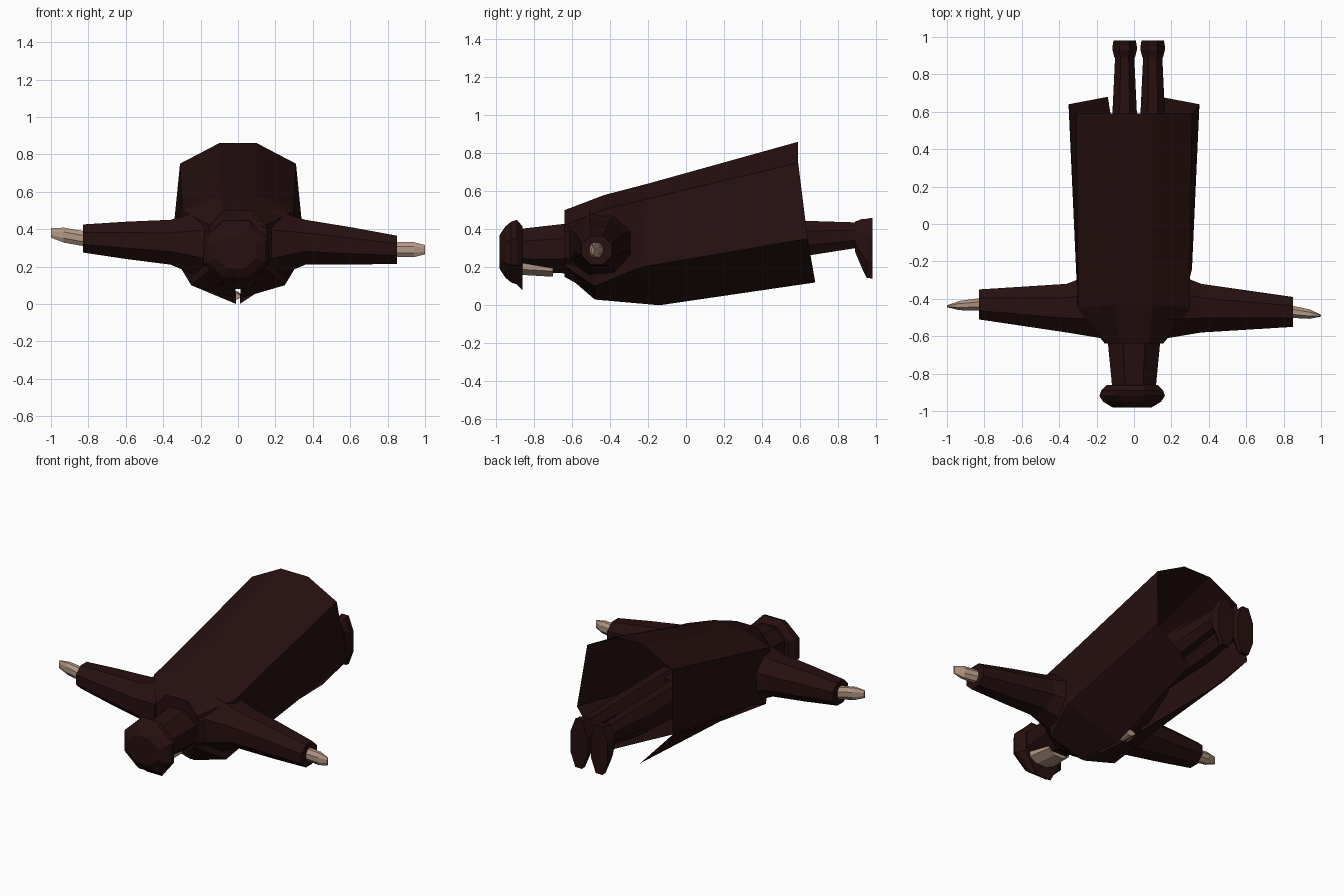
import bpy, bmesh
from math import cos, sin, pi
from mathutils import Vector

default_cube = bpy.data.objects.get("Cube")
if default_cube:
    bpy.data.objects.remove(default_cube, do_unlink=True)


def make_material(name, colour):
    material = bpy.data.materials.new(name)
    material.use_nodes = True
    material.diffuse_color = (*colour, 1)
    shader = material.node_tree.nodes["Principled BSDF"]
    shader.inputs["Base Color"].default_value = (*colour, 1)
    return material


cloth = make_material("dark maroon cloth", (.02, .005, .005))
skin = make_material("skin", (.45, .31, .23))


def loft(name, rings, material, closed=True, end_cap=True):
    """Skin a list of equal-length point rings into a flat-shaded object."""
    bm = bmesh.new()
    loops = [[bm.verts.new(point) for point in ring] for ring in rings]
    count = len(loops[0])
    for near, far in zip(loops, loops[1:]):
        for i in range(count if closed else count - 1):
            j = (i + 1) % count
            bm.faces.new((near[i], near[j], far[j], far[i]))
    bm.faces.new(loops[0])
    if end_cap:
        bm.faces.new(loops[-1])
    bmesh.ops.recalc_face_normals(bm, faces=bm.faces)
    mesh = bpy.data.meshes.new(name)
    bm.to_mesh(mesh)
    bm.free()
    mesh.materials.append(material)
    part = bpy.data.objects.new(name, mesh)
    bpy.context.collection.objects.link(part)
    return part


def octagon(centre, width, height, along):
    """Octagon of the given size, facing along the x or y axis."""
    across = Vector((0, 1, 0)) if along == "x" else Vector((1, 0, 0))
    up = Vector((0, 0, 1))
    ring = []
    for i in range(8):
        angle = (i + .5) * pi / 4
        reach = .5 / cos(pi / 8)
        ring.append(Vector(centre) + across * width * reach * cos(angle)
                    + up * height * reach * sin(angle))
    return ring


def limb(name, material, along, *stations):
    """Tapered eight-sided part through (centre, width, height) stations."""
    rings = [octagon(centre, width, height, along) for centre, width, height in stations]
    return loft(name, rings, material)


# Long coat: half outlines from the front flap, round the side, to the back
collar_half = [(.02, -.63, .16), (.13, -.63, .2), (.15, -.64, .42), (.08, -.64, .5)]
chest_half = [(.01, -.48, .03), (.25, -.48, .1), (.3, -.45, .5), (.1, -.43, .58)]
waist_half = [(.01, -.14, 0), (.31, -.24, .2), (.3, -.2, .56), (.1, -.2, .64)]
hem_half = [(.14, .68, .12), (.35, .64, .35), (.31, .59, .75), (.1, .59, .86)]


def mirrored(half):
    return half + [(-x, y, z) for x, y, z in reversed(half)]


coat_rings = [mirrored(half) for half in (collar_half, chest_half, waist_half, hem_half)]
loft("coat", coat_rings, cloth, closed=False, end_cap=False)

# Body inside the coat, with a little skin where the front opens
limb("torso", cloth, "y",
     ((0, -.5, .28), .4, .34), ((0, -.1, .26), .4, .34), ((0, .15, .33), .3, .2))
limb("chest_skin", skin, "y",
     ((-.03, -.14, .04), .08, .04), ((-.03, -.07, .05), .08, .04))

# Sleeves and hands: shared shoulders, each arm with its own wrist and fingertip
arms = {
    "right": (-1, Vector((-.83, -.43, .35)), Vector((-1, -.44, .38))),
    "left": (1, Vector((.85, -.47, .29)), Vector((1, -.49, .29))),
}
for side, (sign, wrist, fingertip) in arms.items():
    limb(side + "_sleeve", cloth, "x",
         ((sign * .18, -.43, .32), .36, .37),
         ((sign * .36, -.45, .33), .26, .24),
         (wrist.lerp((sign * .36, -.45, .33), .5), .21, .2),
         (wrist, .16, .15))
    limb(side + "_hand", skin, "x",
         (wrist.lerp(fingertip, -.2), .07, .08),
         (wrist.lerp(fingertip, .6), .05, .08),
         (fingertip, .01, .05))

# Collar and head, with the face turned down
limb("collar", cloth, "y", ((0, -.55, .31), .46, .42), ((0, -.64, .32), .31, .34))
limb("head", cloth, "y", ((0, -.58, .3), .29, .27), ((0, -.89, .29), .23, .22))
limb("face", skin, "y", ((0, -.7, .2), .16, .1), ((0, -.87, .21), .19, .1))

# Cap with a brim dipping over the face
cap_profile = [(-.86, .27, .27), (-.89, .33, .34), (-.92, .35, .32), (-.95, .31, .27), (-.98, .21, .18)]
cap = limb("cap", cloth, "y",
           *[((-.01, y, .28), width, height) for y, width, height in cap_profile])
brim = cap.data.vertices[:8]
lowest = min(vertex.co.z for vertex in brim)
for vertex in brim:
    if vertex.co.z < lowest + .01:
        vertex.co.z = .08

# Legs and boots, toes pointing down
for side, x in (("right", -.05), ("left", .1)):
    limb(side + "_leg", cloth, "y",
         ((x, .05, .34), .14, .22), ((x, .6, .35), .13, .19), ((x, .92, .37), .1, .13))
    limb(side + "_boot", cloth, "y",
         ((x, .89, .36), .11, .16), ((x, .93, .32), .13, .27),
         ((x, .95, .3), .13, .31), ((x, .98, .3), .12, .32))
